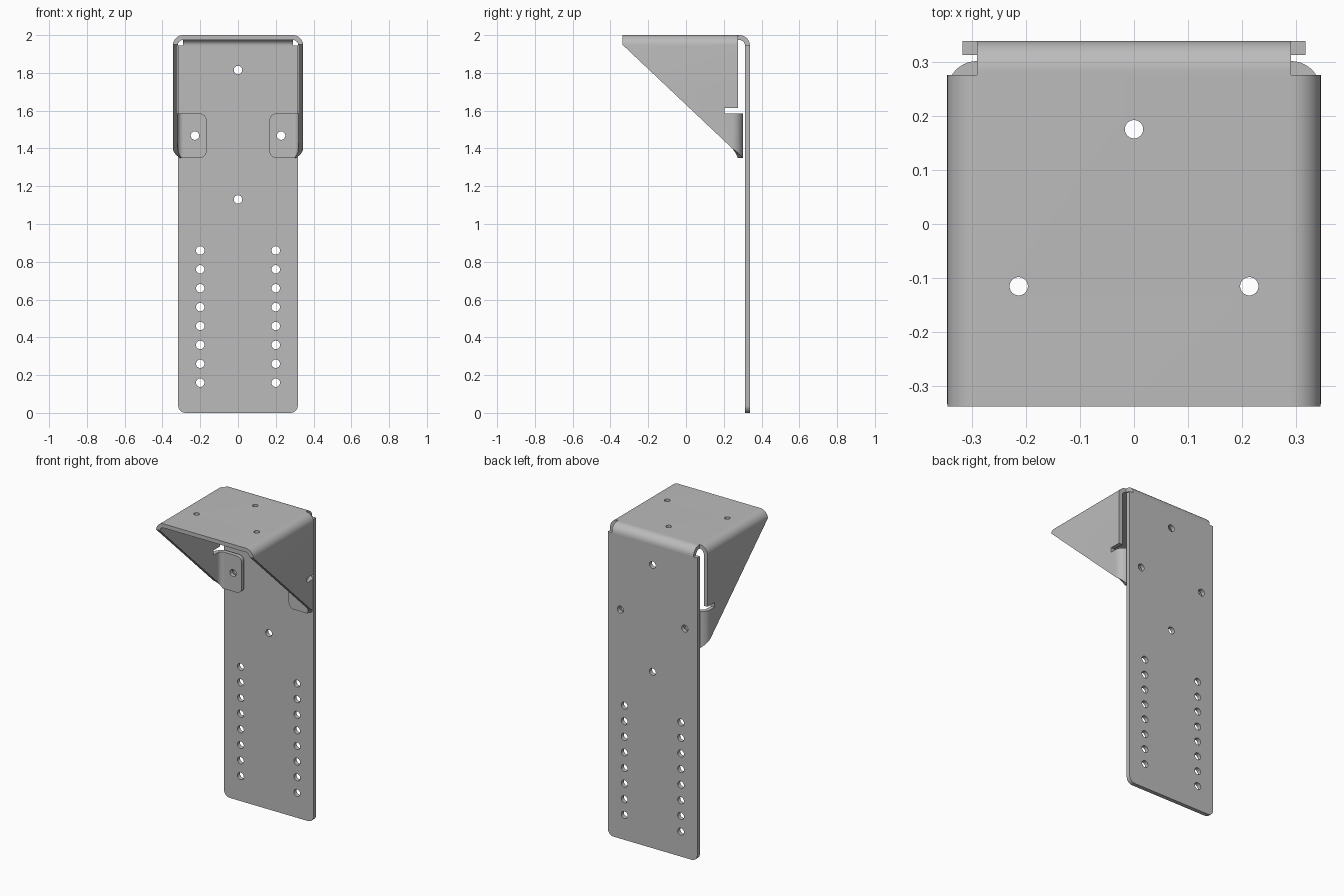
import bpy, bmesh
from math import sin, cos, pi, radians

cube = bpy.data.objects.get("Cube")
if cube:
    bpy.data.objects.remove(cube)

T = 0.026            # sheet thickness
R = 0.055            # outer bend radius
TOP = 2.0
BEND_X = 0.29        # where the side bends begin
TAB_LOW, TAB_HIGH = 1.35, 1.585
FRONT, CHANNEL_BACK, TAB_BEND = -0.337, 0.275, 0.246
BACK = 0.338
PLATE_TOP = TOP - R
SLOPE = 0.945

metal = bpy.data.materials.new("grey metal")
metal.use_nodes = True
grey = (0.5, 0.5, 0.5, 1)
metal.diffuse_color = grey
metal.node_tree.nodes["Principled BSDF"].inputs["Base Color"].default_value = grey


def place(p, depth, axis):
    a, b = p
    return {"x": (depth, a, b), "y": (a, depth, b), "z": (a, b, depth)}[axis]


def finish(name, bm):
    bmesh.ops.recalc_face_normals(bm, faces=bm.faces)
    mesh = bpy.data.meshes.new(name)
    bm.to_mesh(mesh)
    bm.free()
    mesh.materials.append(metal)
    obj = bpy.data.objects.new(name, mesh)
    bpy.context.collection.objects.link(obj)
    return obj


def prism(name, outline, axis, lo, hi):
    bm = bmesh.new()
    ends = [[bm.verts.new(place(p, d, axis)) for p in outline] for d in (lo, hi)]
    for ring in ends:
        bm.faces.new(ring)
    n = len(outline)
    for i in range(n):
        j = (i + 1) % n
        bm.faces.new((ends[0][i], ends[0][j], ends[1][j], ends[1][i]))
    return finish(name, bm)


def bent_sheet(name, outer, inner, axis, lows, hi):
    """Sheet following a pair of parallel paths, with a low edge that may slope."""
    bm = bmesh.new()
    rings = []
    for o, i, lo in zip(outer, inner, lows):
        rings.append([bm.verts.new(place(p, d, axis))
                      for p, d in ((o, lo), (o, hi), (i, hi), (i, lo))])
    for a, b in zip(rings, rings[1:]):
        for k in range(4):
            m = (k + 1) % 4
            bm.faces.new((a[k], a[m], b[m], b[k]))
    bm.faces.new(rings[0])
    bm.faces.new(rings[-1])
    return finish(name, bm)


def arc(cx, cy, r, start, end, n=10):
    return [(cx + r * cos(radians(start + (end - start) * i / n)),
             cy + r * sin(radians(start + (end - start) * i / n)))
            for i in range(n + 1)]


def rounded(x0, x1, z0, z1, radii):
    """Rectangle with corner radii: low left, low right, high right, high left."""
    corners = ((x0, z0, 1, 1), (x1, z0, -1, 1), (x1, z1, -1, -1), (x0, z1, 1, -1))
    pts = []
    for k, ((x, z, sx, sz), r) in enumerate(zip(corners, radii)):
        if r:
            pts += arc(x + sx * r, z + sz * r, r, 180 + 90 * k, 270 + 90 * k, 8)
        else:
            pts.append((x, z))
    return pts


def cut(obj, cutter):
    cutter.hide_render = True
    mod = obj.modifiers.new("cut", "BOOLEAN")
    mod.operation, mod.solver, mod.object = "DIFFERENCE", "EXACT", cutter
    bpy.context.view_layer.objects.active = obj
    bpy.ops.object.modifier_apply(modifier=mod.name)
    bpy.data.objects.remove(cutter)


def drill(obj, centres, r, axis, lo, hi):
    for x, b in centres:
        cut(obj, prism("drill", arc(x, b, r, 0, 345, 23), axis, lo, hi))


def box(name, y0, y1, z0, z1):
    return prism(name, [(y0, z0), (y1, z0), (y1, z1), (y0, z1)], "x", -1, 1)


# Top panel with folded sides, trimmed along the diagonal and slotted
def channel_path(r):
    right = [(BEND_X + r, TAB_LOW - 0.1)] + arc(BEND_X, TOP - R, r, 0, 90)
    return right + [(-x, z) for x, z in reversed(right)]


outer = channel_path(R)
channel = bent_sheet("top_and_side_panels", outer, channel_path(R - T), "y",
                     [FRONT] * len(outer), CHANNEL_BACK)


def diagonal(y):
    return PLATE_TOP + 0.005 - SLOPE * (y - FRONT)


cut(channel, prism("diagonal_cutter", [(-0.6, diagonal(-0.6)), (0.5, diagonal(0.5)),
                                       (0.5, 0.8), (-0.6, 0.8)], "x", -1, 1))
cut(channel, box("slot_cutter", 0.205, 0.5, TAB_HIGH, 1.615))
cut(channel, box("edge_cutter", TAB_BEND, 0.5, 1, 1.6))
drill(channel, [(0, 0.175), (-0.213, -0.115), (0.213, -0.115)], 0.017, "z", 1.9, 2.1)
parts = [channel]

# Bend joining the top panel to the rear plate
outer = [(CHANNEL_BACK, TOP)] + arc(BACK - R, TOP - R, R, 90, 0)
inner = [(CHANNEL_BACK, TOP - T)] + arc(BACK - R, TOP - R, R - T, 90, 0)
parts.append(bent_sheet("rear_bend", outer, inner, "x",
                        [-BEND_X] * len(outer), BEND_X))

# Long rear plate with its bolt holes
plate = prism("rear_plate", rounded(-0.317, 0.317, 0, PLATE_TOP, (0.04, 0.04, 0, 0)),
              "y", BACK - T, BACK)
holes = [(0, 1.815), (0, 1.13), (-0.228, 1.468), (0.228, 1.468)]
holes += [(s * 0.2, 0.16 + 0.1 * i) for s in (-1, 1) for i in range(8)]
drill(plate, holes, 0.0225, "y", 0.2, 0.5)
parts.append(plate)

# Mounting tabs folded inward from the side panels
for side, s in (("left", 1), ("right", -1)):
    steps = 10
    out = [(s * x, y) for x, y in arc(BEND_X, TAB_BEND, R, 0, 90, steps)]
    inn = [(s * x, y) for x, y in arc(BEND_X, TAB_BEND, R - T, 0, 90, steps)]
    length = (R - T / 2) * pi / 2
    lows = [max(TAB_LOW, diagonal(TAB_BEND) - SLOPE * length * i / steps)
            for i in range(steps + 1)]
    parts.append(bent_sheet(side + "_tab_bend", out, inn, "z", lows, TAB_HIGH))
    shape = [(s * x, z) for x, z in
             rounded(0.167, BEND_X, TAB_LOW, TAB_HIGH, (0.035, 0, 0, 0.035))]
    tab = prism(side + "_tab", shape, "y", TAB_BEND + R - T, TAB_BEND + R)
    drill(tab, [(s * 0.228, 1.468)], 0.0225, "y", 0.2, 0.5)
    parts.append(tab)

# Smooth bends and holes, crisp sheet edges
bpy.ops.object.select_all(action="DESELECT")
for obj in parts:
    obj.select_set(True)
bpy.context.view_layer.objects.active = channel
bpy.ops.object.shade_smooth_by_angle(angle=radians(30))
